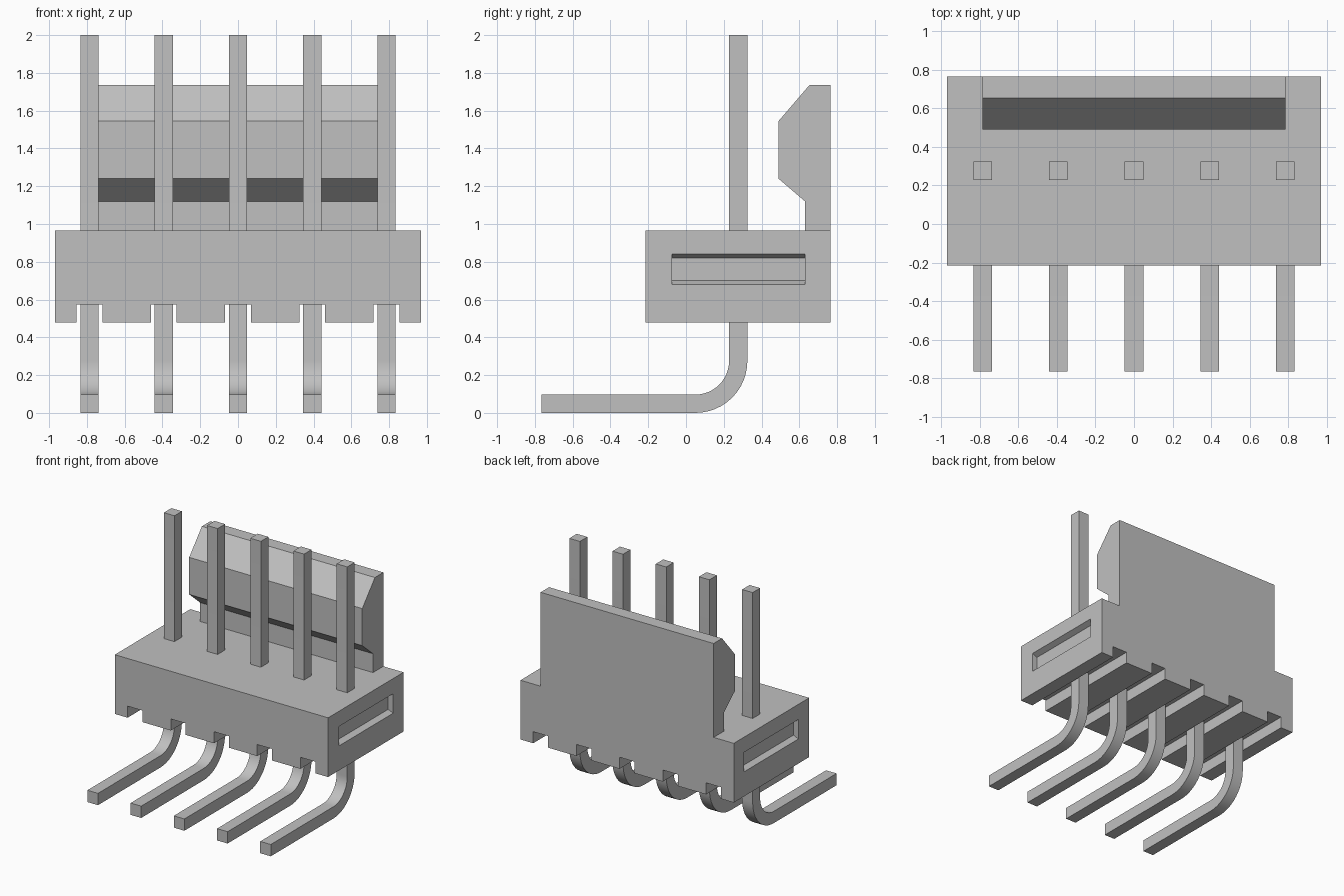
import bpy, bmesh, math
from mathutils import Vector

if "Cube" in bpy.data.objects:
    bpy.data.objects.remove(bpy.data.objects["Cube"], do_unlink=True)

grey = bpy.data.materials.new("plain grey")
grey.use_nodes = True
COLOUR = (0.53, 0.53, 0.53, 1)
grey.diffuse_color = COLOUR
grey.node_tree.nodes["Principled BSDF"].inputs["Base Color"].default_value = COLOUR


def prism(profile, to_3d, lo, hi):
    """Extrude a closed 2D profile between two depths."""
    bm = bmesh.new()
    face = bm.faces.new([bm.verts.new(to_3d(p, q, lo)) for p, q in profile])
    ext = bmesh.ops.extrude_face_region(bm, geom=[face], use_keep_orig=True)
    shift = Vector(to_3d(0, 0, hi)) - Vector(to_3d(0, 0, lo))
    moved = [v for v in ext["geom"] if isinstance(v, bmesh.types.BMVert)]
    bmesh.ops.translate(bm, verts=moved, vec=shift)
    bmesh.ops.recalc_face_normals(bm, faces=bm.faces)
    return bm


def add_object(name, bm=None, mesh=None):
    if mesh is None:
        mesh = bpy.data.meshes.new(name)
        bm.to_mesh(mesh)
        bm.free()
        mesh.materials.append(grey)
    obj = bpy.data.objects.new(name, mesh)
    bpy.context.collection.objects.link(obj)
    return obj


along_x = lambda y, z, x: (x, y, z)
along_y = lambda x, z, y: (x, y, z)

PIN_X = [(i - 2) * 0.393 for i in range(5)]
HALF_X, FRONT, BACK = 0.97, -0.215, 0.765
BOTTOM, TOP = 0.478, 0.965

# Housing: block with a groove under every pin
profile = [(-HALF_X, TOP), (-HALF_X, BOTTOM)]
for x in PIN_X:
    profile += [(x - 0.068, BOTTOM), (x - 0.068, 0.573),
                (x + 0.068, 0.573), (x + 0.068, BOTTOM)]
profile += [(HALF_X, BOTTOM), (HALF_X, TOP)]
bm = prism(profile, along_y, FRONT, BACK)


def place_rect(face, x, y0, y1, z0, z1):
    """Move a quad's corners to a rectangle at the given x."""
    c = face.calc_center_median()
    spots = [(v, (x, y1 if v.co.y > c.y else y0, z1 if v.co.z > c.z else z0))
             for v in face.verts]
    for v, spot in spots:
        v.co = spot


# Tapered slot recessed into each end
for side in (-1, 1):
    end = next(f for f in bm.faces
               if abs(f.calc_center_median().x - side * HALF_X) < 1e-4)
    bmesh.ops.inset_individual(bm, faces=[end], thickness=0.05)
    place_rect(end, side * HALF_X, -0.075, 0.63, 0.68, 0.84)
    bmesh.ops.inset_individual(bm, faces=[end], thickness=0.01)
    place_rect(end, side * (HALF_X - 0.045), -0.075, 0.63, 0.70, 0.82)
add_object("housing", bm)

# Locking wall with a hooked front edge
hook = [(BACK, TOP), (0.63, TOP), (0.63, 1.12), (0.49, 1.24),
        (0.49, 1.545), (0.655, 1.737), (BACK, 1.737)]
add_object("locking_wall", prism(hook, along_x, -0.787, 0.787))

# Square pins: straight up through the housing, bent forward below it
CY, CZ, R_OUT, R_IN, STEPS = 0.05, 0.275, 0.275, 0.178, 12


def arc(r, start, end):
    angles = [start + (end - start) * i / STEPS for i in range(STEPS + 1)]
    return [(CY + r * math.cos(a), CZ + r * math.sin(a)) for a in angles]


bent = ([(CY + R_OUT, 2.0)] + arc(R_OUT, 0, -math.pi / 2) +
        [(-0.765, 0), (-0.765, CZ - R_IN)] +
        arc(R_IN, -math.pi / 2, 0) + [(CY + R_IN, 2.0)])
pin_mesh = None
for i, x in enumerate(PIN_X):
    if pin_mesh is None:
        pin = add_object("pin_1", prism(bent, along_x, -0.048, 0.048))
        pin_mesh = pin.data
        bpy.ops.object.select_all(action="DESELECT")
        pin.select_set(True)
        bpy.context.view_layer.objects.active = pin
        bpy.ops.object.shade_smooth_by_angle(angle=math.radians(30))
    else:
        pin = add_object(f"pin_{i + 1}", mesh=pin_mesh)
    pin.location.x = x
